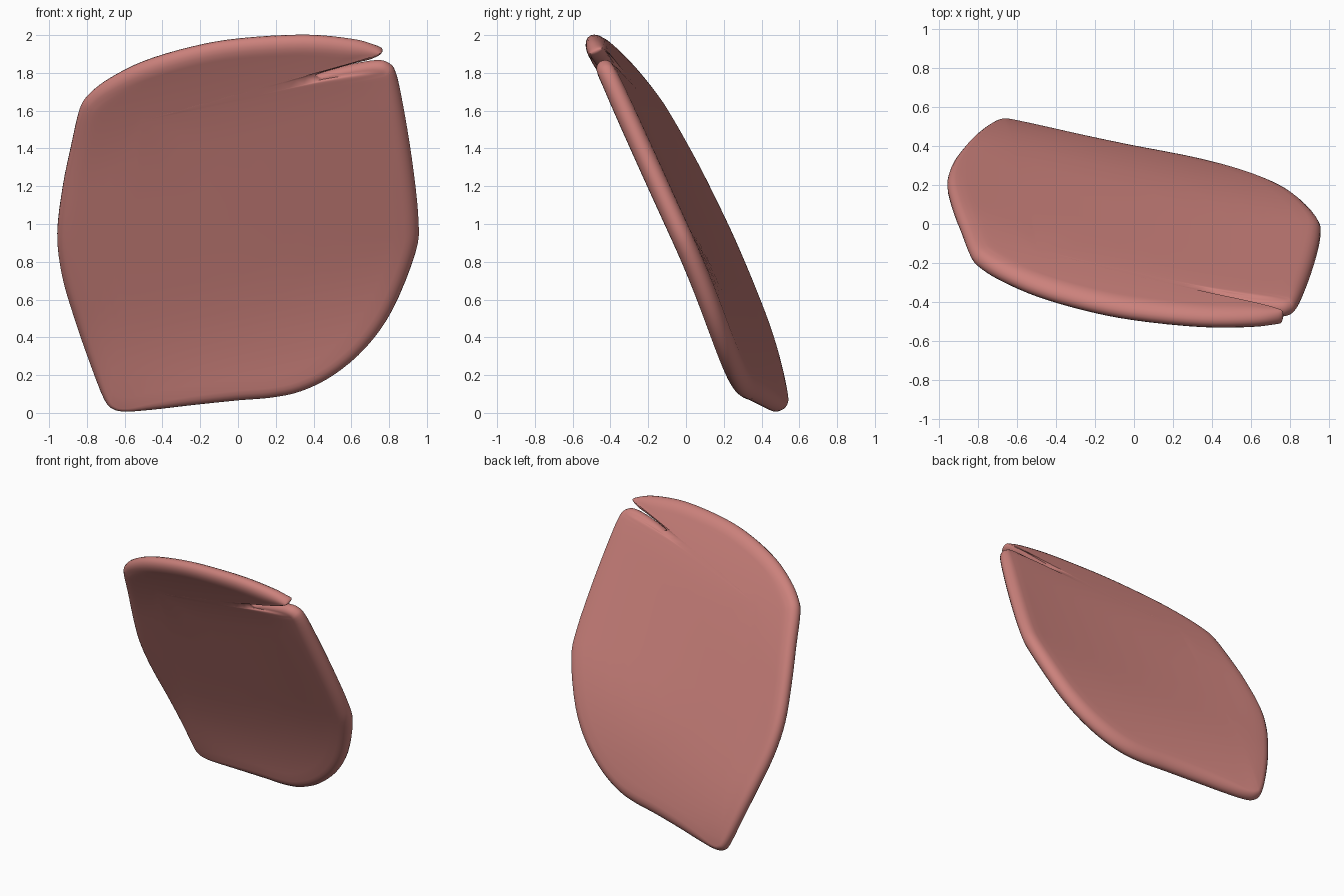
import bpy, bmesh, math
from mathutils import Vector

cube = bpy.data.objects.get("Cube")
if cube:
    bpy.data.objects.remove(cube, do_unlink=True)

HALF = 0.056                            # half thickness of the petal
INSET = 0.07                            # depth of the rounded rim
CENTRE = Vector((-0.5, 1.57, 1))        # hub of the rings, sees both sides of the split
NORMAL = Vector((0.12, 1, 0.46)).normalized()
STEPS = 4                               # samples between outline points
ARC = 10                                # segments round the rim

# Outline, counter-clockwise: x, z, edge roundness
OUTLINE = [
    (-.58, .012, .4), (-.44, .022, .7), (-.24, .045, .9), (0, .07, 1), (.18, .085, 1),
    (.34, .12, 1), (.51, .205, 1), (.68, .35, 1), (.82, .55, 1), (.94, .85, 1),
    (.955, 1.03, 1), (.92, 1.35, 1), (.87, 1.65, .9), (.835, 1.8, .7), (.8, 1.847, .6),
    (.74, 1.864, .6), (.62, 1.847, .5), (.42, 1.8, .3), (.62, 1.856, .4),
    (.71, 1.88, .3), (.765, 1.915, .2), (.72, 1.945, .5), (.6, 1.977, .9),
    (.35, 1.999, 1), (0, 1.979, 1), (-.25, 1.935, 1), (-.5, 1.86, 1), (-.68, 1.77, .9),
    (-.785, 1.69, .8), (-.838, 1.61, .8), (-.885, 1.41, .8), (-.928, 1.2, .8),
    (-.957, .95, .8), (-.932, .73, .8), (-.865, .5, .8), (-.785, .27, .7), (-.71, .08, .5),
    (-.66, .025, .4),
]


def smooth_loop(points):
    """Sample a closed Catmull-Rom curve through the points."""
    pts = [Vector(p) for p in points]
    n = len(pts)
    out = []
    for i in range(n):
        a, b, c, d = (pts[(i + k) % n] for k in (-1, 0, 1, 2))
        for s in range(STEPS):
            t = s / STEPS
            out.append(b + 0.5 * t * (c - a + t * (2 * a - 5 * b + 4 * c - d
                                                   + t * (3 * (b - c) + d - a))))
    return out


def surface(p, offset):
    """Leaning, forward-bowed sheet with both ends curled, moved along its normal."""
    x, z = p.x, p.y
    low = max(0, 0.75 + 0.24 * x - z)
    high = max(0, z - 1.45 - 0.3 * x)
    bow = 0.04 * (1 - (x / 0.95) ** 2)
    y = 0.06 - 0.122 * x - 0.46 * (z - 1) - bow - 0.18 * low ** 2 - 0.14 * high ** 2
    return Vector((x, y, z)) + NORMAL * offset


def build_petal():
    rim = smooth_loop(OUTLINE)
    n = len(rim)
    outward = []
    for i in range(n):
        t = rim[(i + 1) % n] - rim[i - 1]
        outward.append(Vector((t.y, -t.x, 0)).normalized())
    core = [p - o * INSET * p.z for p, o in zip(rim, outward)]

    def thickness(point, fraction):
        return HALF * (1 - 0.4 * (1 - point.z) * fraction ** 16)

    def sheet(fraction, side):
        return [surface(CENTRE.lerp(c, fraction), side * thickness(c, fraction)) for c in core]

    # Front sheet, rounded rim, then back sheet
    fractions = [0.15, 0.3, 0.45, 0.6, 0.72, 0.82, 0.9, 0.96, 1]
    rings = [sheet(f, -1) for f in fractions]
    for k in range(1, ARC):
        a = math.pi * (k / ARC - 0.5)
        rings.append([surface(c + o * INSET * c.z * math.cos(a), thickness(c, 1) * math.sin(a))
                      for c, o in zip(core, outward)])
    rings += [sheet(f, 1) for f in reversed(fractions)]

    bm = bmesh.new()
    loops = [[bm.verts.new(p) for p in ring] for ring in rings]
    for r0, r1 in zip(loops, loops[1:]):
        for i in range(n):
            j = (i + 1) % n
            bm.faces.new((r0[i], r0[j], r1[j], r1[i]))
    for loop, side in ((loops[0], -1), (loops[-1], 1)):
        hub = bm.verts.new(surface(CENTRE, side * HALF))
        for i in range(n):
            bm.faces.new((hub, loop[i], loop[(i + 1) % n]))
    bmesh.ops.recalc_face_normals(bm, faces=bm.faces)
    mesh = bpy.data.meshes.new("petal")
    bm.to_mesh(mesh)
    bm.free()
    obj = bpy.data.objects.new("petal", mesh)
    bpy.context.collection.objects.link(obj)
    return obj


petal = build_petal()

# Soft pink colour
pink = bpy.data.materials.new("soft_pink")
pink.use_nodes = True
pink.diffuse_color = (0.6, 0.22, 0.2, 1)
pink.node_tree.nodes["Principled BSDF"].inputs["Base Color"].default_value = pink.diffuse_color
petal.data.materials.append(pink)

bpy.ops.object.select_all(action="DESELECT")
petal.select_set(True)
bpy.context.view_layer.objects.active = petal
bpy.ops.object.shade_smooth_by_angle(angle=math.radians(60))
